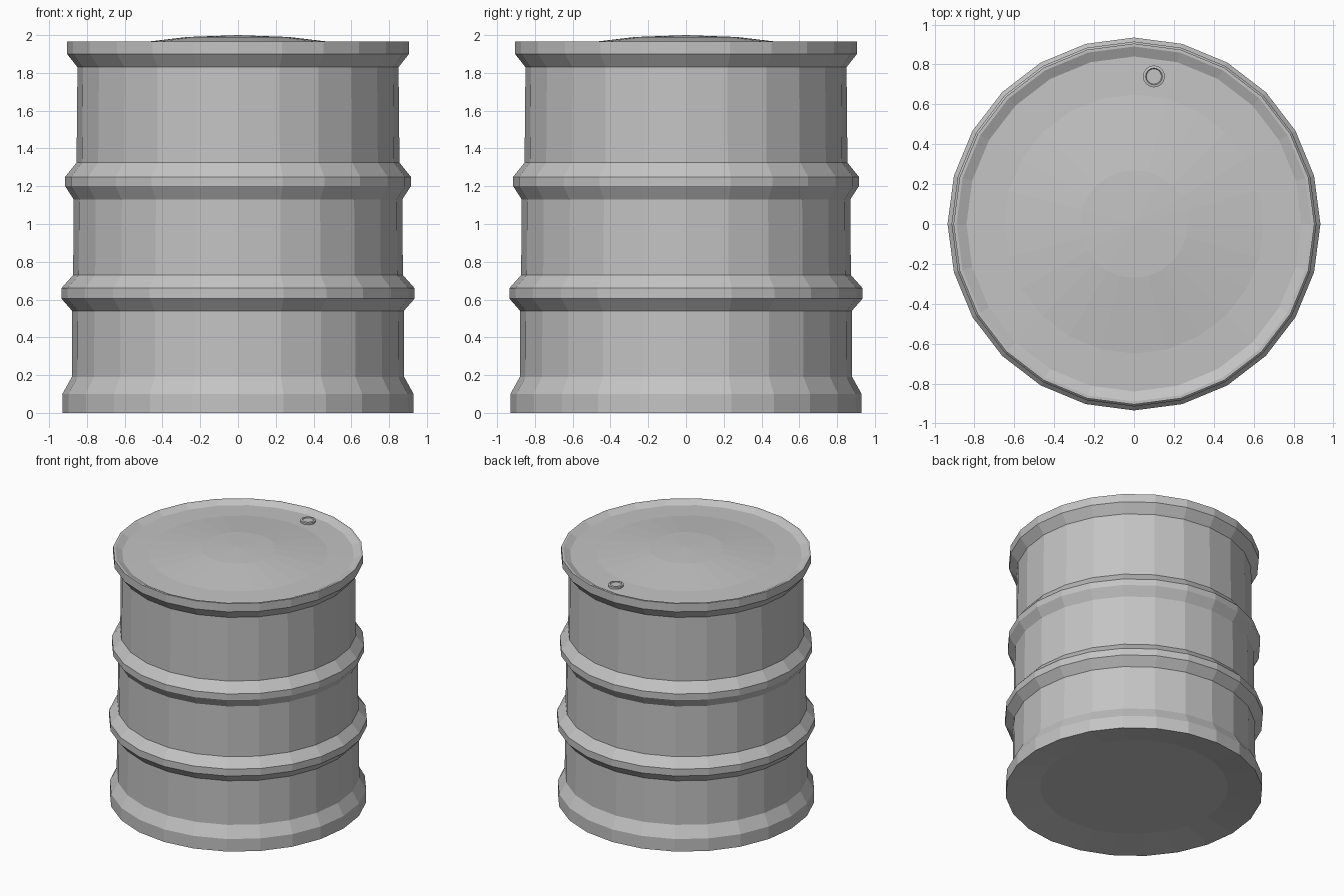
import bpy, bmesh
from math import tau
from mathutils import Vector

cube = bpy.data.objects.get("Cube")
if cube:
    bpy.data.objects.remove(cube, do_unlink=True)

SIDES = 24

steel = bpy.data.materials.new("grey steel")
steel.use_nodes = True
colour = (0.55, 0.55, 0.55, 1)
steel.diffuse_color = colour
steel.node_tree.nodes["Principled BSDF"].inputs["Base Color"].default_value = colour


def lathe(name, profile, sides=SIDES, location=(0, 0, 0)):
    """Revolve a (radius, height) profile around z into a flat-faced part."""
    bm = bmesh.new()
    verts = [bm.verts.new((r, 0, z)) for r, z in profile]
    edges = [bm.edges.new(pair) for pair in zip(verts, verts[1:])]
    bmesh.ops.spin(bm, geom=verts + edges, cent=(0, 0, 0), axis=(0, 0, 1),
                   angle=tau, steps=sides, use_merge=True)
    bmesh.ops.remove_doubles(bm, verts=bm.verts[:], dist=0.0005)
    bmesh.ops.recalc_face_normals(bm, faces=bm.faces[:])
    # Open parts are made to face up
    if any(e.is_boundary for e in bm.edges) and sum(f.normal.z for f in bm.faces) < 0:
        bmesh.ops.reverse_faces(bm, faces=bm.faces[:])
    mesh = bpy.data.meshes.new(name)
    bm.to_mesh(mesh)
    bm.free()
    mesh.materials.append(steel)
    obj = bpy.data.objects.new(name, mesh)
    obj.location = Vector(location)
    bpy.context.collection.objects.link(obj)
    return obj


# Barrel: recessed base, flared foot, two hoops, top rim and domed lid
base = [(0, 0.04), (0.68, 0.04), (0.93, 0)]
foot = [(0.93, 0.1), (0.88, 0.19)]
lower_hoop = [(0.878, 0.54), (0.935, 0.605), (0.935, 0.66), (0.873, 0.73)]
upper_hoop = [(0.87, 1.13), (0.915, 1.2), (0.915, 1.25), (0.855, 1.325)]
rim = [(0.85, 1.83), (0.905, 1.9), (0.905, 1.965), (0.89, 1.965), (0.84, 1.94)]
lid = [(0.65, 1.945), (0.27, 1.99), (0, 2.0)]
lathe("barrel", base + foot + lower_hoop + upper_hoop + rim + lid)

# Bung: a small raised ring with a sunken plug
lathe("bung", [(0.055, -0.01), (0.055, 0.015), (0.042, 0.018), (0.038, 0.012), (0, 0.012)],
      sides=16, location=(0.1, 0.74, 1.943))
